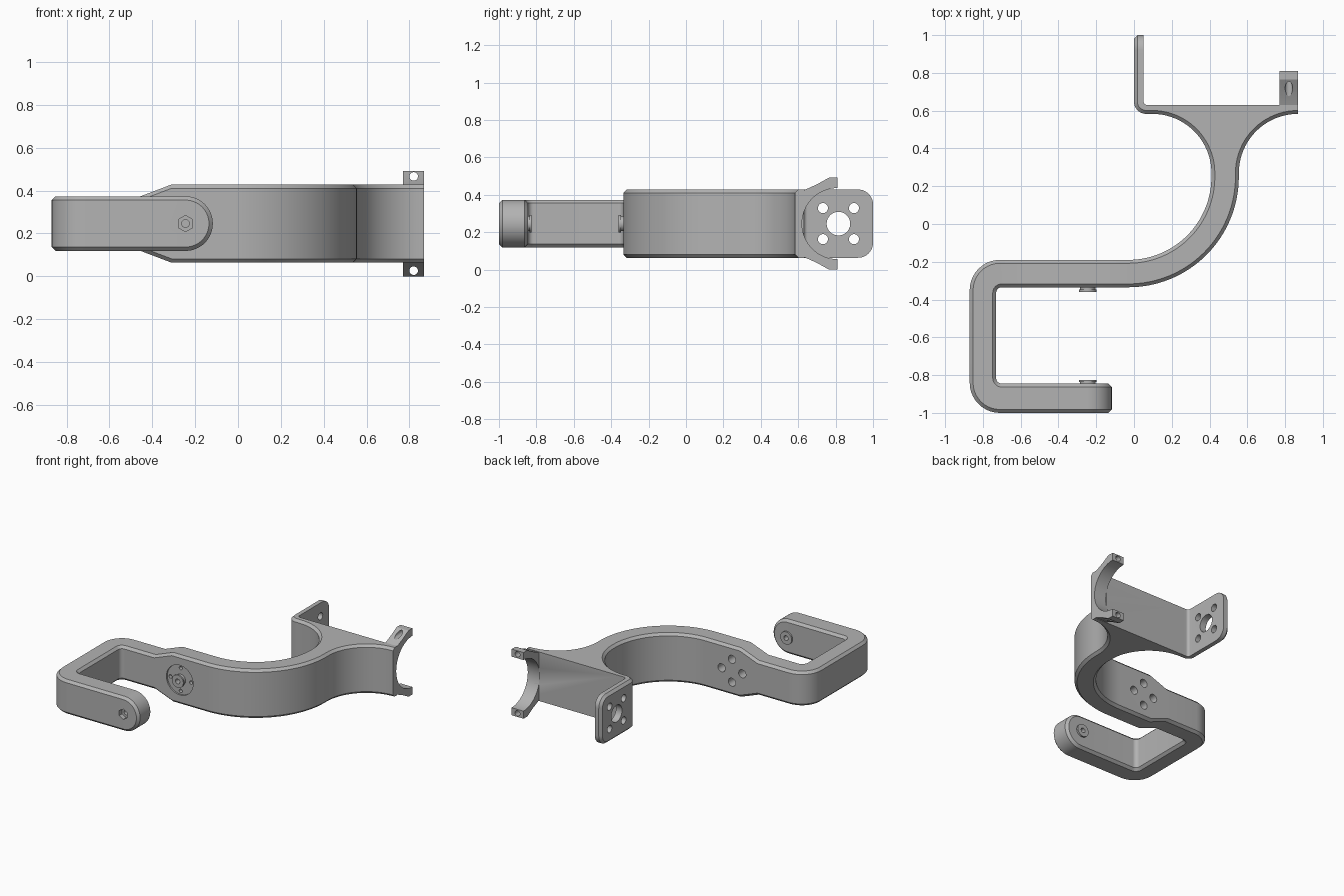
import bpy, bmesh, math
from mathutils import Matrix, Vector

if "Cube" in bpy.data.objects:
    bpy.data.objects.remove(bpy.data.objects["Cube"])

ZC, C = 0.246, 0.018            # mid height, chamfer size
HB, HH = 0.1825, 0.1275         # half heights of the body and the hook
PX = -0.245                     # x of the pivot axis

grey = bpy.data.materials.new("plain_grey")
grey.diffuse_color = (0.45, 0.45, 0.45, 1)
grey.use_nodes = True
grey.node_tree.nodes["Principled BSDF"].inputs["Base Color"].default_value = grey.diffuse_color


def make(name, bm):
    bmesh.ops.remove_doubles(bm, verts=bm.verts, dist=1e-5)
    bmesh.ops.recalc_face_normals(bm, faces=bm.faces)
    me = bpy.data.meshes.new(name)
    bm.to_mesh(me)
    bm.free()
    ob = bpy.data.objects.new(name, me)
    bpy.context.collection.objects.link(ob)
    me.materials.append(grey)
    return ob


def cylinder(name, axis, centre, r, length, n=40, r2=None):
    bm = bmesh.new()
    bmesh.ops.create_cone(bm, cap_ends=True, segments=n, radius1=r,
                          radius2=r if r2 is None else r2, depth=length)
    turn = Matrix.Rotation(math.pi / 2, 4, 'X' if axis == 'y' else 'Y')
    bmesh.ops.transform(bm, matrix=Matrix.Translation(centre) @ turn, verts=bm.verts)
    return make(name, bm)


def activate(ob):
    bpy.ops.object.select_all(action='DESELECT')
    ob.select_set(True)
    bpy.context.view_layer.objects.active = ob


def drill(ob, axis, centre, r, length, n=40):
    cutter = cylinder("cutter", axis, centre, r, length, n)
    mod = ob.modifiers.new("drill", 'BOOLEAN')
    mod.operation, mod.object = 'DIFFERENCE', cutter
    activate(ob)
    bpy.ops.object.modifier_apply(modifier=mod.name)
    bpy.data.objects.remove(cutter)


def section(l0, lc, rc, r0, h0, h1, hr=None):
    """Chamfered cross-section: side faces at l0/r0, top and bottom between lc/rc."""
    hr = h0 if hr is None else hr
    ring = [(l0, -h0), (l0, h0), (lc, h1), (rc, h1), (r0, hr), (r0, -hr), (rc, -h1), (lc, -h1)]
    return [Vector((p[0], p[1], ZC + z)) for p, z in ring]


def loft(name, rings, cap_start=True):
    bm = bmesh.new()
    vs = [[bm.verts.new(p) for p in ring] for ring in rings]
    for a, b in zip(vs, vs[1:]):
        for i in range(8):
            j = (i + 1) % 8
            bm.faces.new((a[i], a[j], b[j], b[i]))
    for ring in ([vs[0]] if cap_start else []) + [vs[-1]]:
        for q in ((0, 1, 2, 7), (7, 2, 3, 6), (6, 3, 4, 5)):
            bm.faces.new([ring[i] for i in q])
    return make(name, bm)


def polar(c, r, deg):
    a = math.radians(deg)
    return (c[0] + r * math.cos(a), c[1] + r * math.sin(a))


def steps(a, b, n):
    return [a + (b - a) * i / n for i in range(n + 1)]


# --- main frame: hook, straight, big bend and flare in one loft ---
rings = []
for d in steps(0, 90, 16):                                   # rounded hook tip
    co, si = math.cos(math.radians(d)), math.sin(math.radians(d))
    x0, x1 = PX + (HH - C) * co, PX + HH * co
    rings.append(section((x0, -1), (x1, -1 + C), (x1, -0.845 - C), (x0, -0.845),
                         (HH - C) * si, HH * si))
for co, ci, a in (((-0.71, -0.84), (-0.70, -0.815), -90),     # two hook corners
                  ((-0.71, -0.35), (-0.70, -0.365), -180)):
    for d in steps(a, a - 90, 10):
        rings.append(section(polar(co, 0.16, d), polar(co, 0.16 - C, d),
                             polar(ci, 0.03 + C, d), polar(ci, 0.03, d), HH - C, HH))
for x, h in ((-0.455, HH), (-0.31, HB)):                      # taper to full height
    rings.append(section((x, -0.19), (x, -0.19 - C), (x, -0.335 + C), (x, -0.335), h - C, h))
cb = (-0.03, 0.25)
for d in steps(-90, 0, 32):                                   # big bend
    rings.append(section(polar(cb, 0.44, d), polar(cb, 0.44 + C, d),
                         polar(cb, 0.585 - C, d), polar(cb, 0.585, d), HB - C, HB))
R = 0.313
cl, cr = (0.41 - R, 0.27), (0.555 + R, 0.27)
for d in steps(0, 90, 20):                                    # flare
    rings.append(section(polar(cl, R, d), polar(cl, R + C, d),
                         polar(cr, R + C, 180 - d), polar(cr, R, 180 - d), HB - C, HB))
pl, pr = (cl[0], 0.63), (cr[0], 0.63)
rings.append(section(pl, pl, pr, pr, HB - C, HB))
frame = loft("main_frame", rings, cap_start=False)

# --- left mounting tab, bent from the plate ---
rings = [section((cl[0], 0.583), (cl[0], 0.583 + C), pl, pl, HB - C, HB, HB)]
co, ci = (0.065, 0.648), (0.07, 0.65)
for d in steps(-90, -180, 10):
    p = polar(ci, 0.02, d)
    rings.append(section(polar(co, 0.065, d), polar(co, 0.065 - C, d), p, p, HB - C, HB, HB))
for d in steps(0, 90, 10):                                    # rounded free corners
    s, k = math.sin(math.radians(d)), math.cos(math.radians(d))
    y0, y1 = 0.92 + (0.08 - C) * s, 0.92 + 0.08 * s
    h0, h1 = HB - 0.08 + (0.08 - C) * k, HB - 0.08 + 0.08 * k
    rings.append(section((0, y0), (C, y1), (0.05, y1), (0.05, y1), h0, h1, h1))
tab = loft("mounting_tab", rings)
drill(tab, 'x', (0.025, 0.815, ZC), 0.063, 0.2)
for sy in (-1, 1):
    for sz in (-1, 1):
        drill(tab, 'x', (0.025, 0.815 + sy * 0.083, ZC + sz * 0.083), 0.027, 0.2, 24)

# --- right fork: C-shaped clamp with two ears ---
ear = [(0.60, 0.168), (0.64, 0.183), (0.70, 0.210), (0.765, 0.246), (0.81, 0.246)]
prof = ear + [polar((0.81, 0), 0.19, d) for d in steps(90, 270, 32)]
prof += [(y, -z) for y, z in reversed(ear)]
bm = bmesh.new()
face = bm.faces.new([bm.verts.new((0.77, y, ZC + z)) for y, z in prof])
ext = bmesh.ops.extrude_face_region(bm, geom=[face], use_keep_orig=True)
bmesh.ops.translate(bm, vec=(cr[0] - 0.77, 0, 0),
                    verts=[v for v in ext["geom"] if isinstance(v, bmesh.types.BMVert)])
fork = make("clamp_fork", bm)
for s in (-1, 1):
    drill(fork, 'y', (0.82, 0.75, ZC + s * 0.220), 0.02, 0.4, 24)
drill(frame, 'x', (0.87, 0.81, ZC), 0.19, 0.2, 64)

# --- pivot: recessed disc, bolt holes with counterbores, hex pocket ---
drill(frame, 'y', (PX, -0.335, ZC), 0.11, 0.024, 48)
for dx, dz in ((0.085, 0), (-0.085, 0), (0, 0.085), (0, -0.085)):
    drill(frame, 'y', (PX + dx, -0.26, ZC + dz), 0.013, 0.3, 20)
    drill(frame, 'y', (PX + dx, -0.19, ZC + dz), 0.03, 0.14, 28)
drill(frame, 'y', (PX, -1.0, ZC), 0.038, 0.07, 6)
drill(frame, 'y', (PX, -0.92, ZC), 0.018, 0.3, 24)
drill(frame, 'y', (PX, -0.33, ZC), 0.018, 0.1, 24)

# --- two facing bosses, each a neck with a wider rim ---
parts = [frame, tab, fork]
for name, base, tip in (("hook_boss", -0.85, -0.825), ("body_boss", -0.32, -0.36)):
    s = 1 if tip > base else -1
    for suffix, a, b, r in (("neck", base, tip - s * 0.012, 0.04),
                            ("rim", tip - s * 0.012, tip, 0.047)):
        ob = cylinder(name + "_" + suffix, 'y', (PX, (a + b) / 2, ZC), r, abs(b - a))
        drill(ob, 'y', (PX, (a + b) / 2, ZC), 0.018, 0.2, 24)
        parts.append(ob)

for ob in parts:
    activate(ob)
    bpy.ops.object.shade_smooth_by_angle(angle=math.radians(25))
